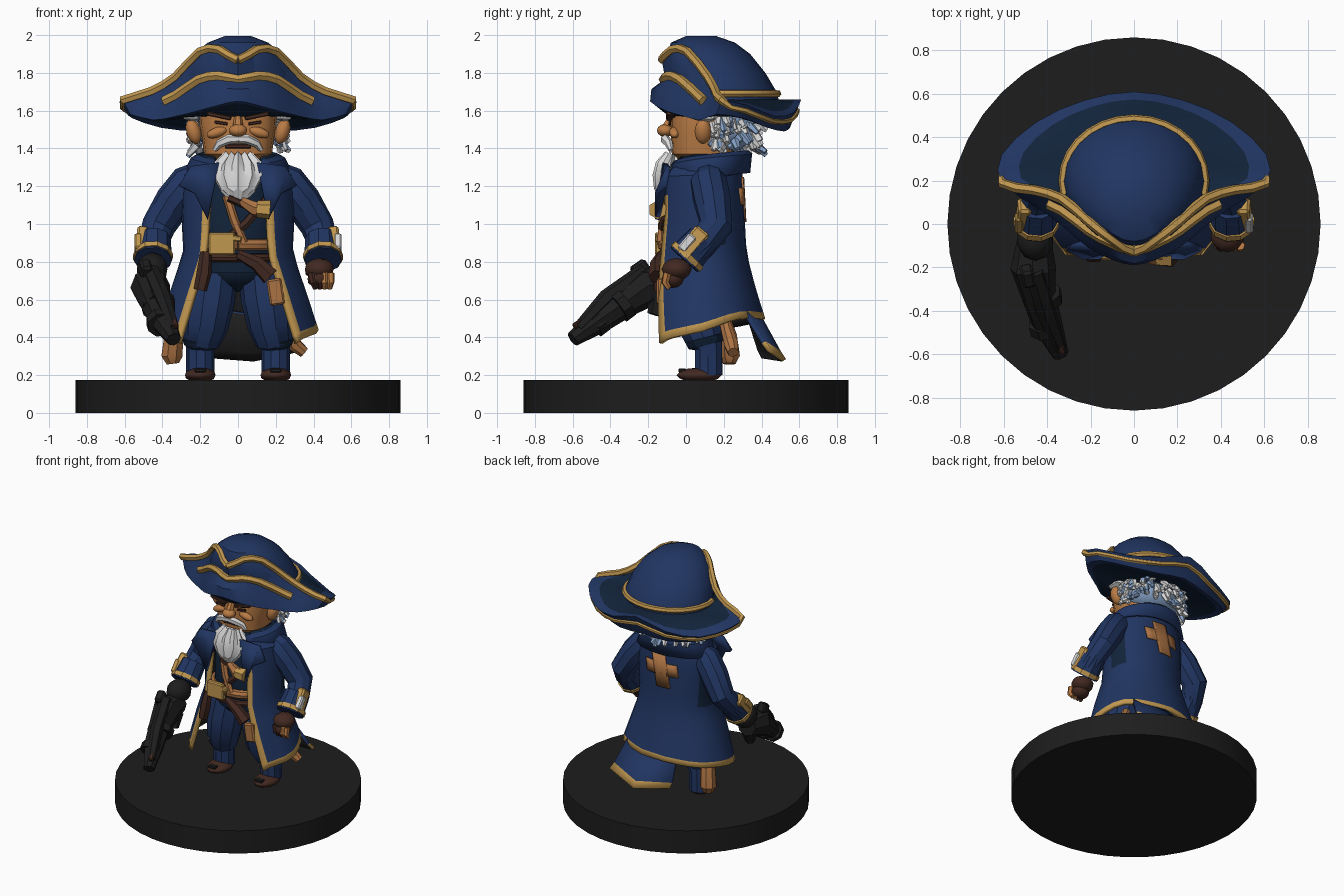
import bpy, bmesh, random
from math import sin, cos, pi, radians
from mathutils import Vector, Quaternion

if "Cube" in bpy.data.objects:
    bpy.data.objects.remove(bpy.data.objects["Cube"])
random.seed(4)


def material(name, r, g, b):
    m = bpy.data.materials.new(name)
    m.use_nodes = True
    m.diffuse_color = (r, g, b, 1)
    bsdf = m.node_tree.nodes["Principled BSDF"]
    bsdf.inputs["Base Color"].default_value = (r, g, b, 1)
    bsdf.inputs["Roughness"].default_value = .8
    return m


navy = material("navy cloth", .015, .036, .122)
shade = material("dark blue lining", .006, .017, .042)
gold = material("gold trim", .53, .31, .08)
skin = material("tan skin", .49, .2, .06)
leather = material("tan leather", .41, .17, .057)
brown = material("dark brown", .055, .022, .015)
white = material("white hair", .7, .7, .7)
pale = material("pale blue hair", .25, .38, .6)
black = material("charcoal", .0125, .0125, .0125)


def finish(name, bm, mats, fix=True):
    if fix:
        bmesh.ops.recalc_face_normals(bm, faces=bm.faces)
    me = bpy.data.meshes.new(name)
    bm.to_mesh(me)
    bm.free()
    for m in mats:
        me.materials.append(m)
    me.shade_smooth()
    me.set_sharp_from_angle(angle=radians(32))
    ob = bpy.data.objects.new(name, me)
    bpy.context.scene.collection.objects.link(ob)
    return ob


def loft(name, rings, mats, closed=True, rule=None):
    """Skin a stack of equal rings; rule(row, column) picks the material."""
    bm = bmesh.new()
    rows = [[bm.verts.new(p) for p in ring] for ring in rings]
    n = len(rows[0])
    for r in range(len(rows) - 1):
        for c in range(n if closed else n - 1):
            d = (c + 1) % n
            f = bm.faces.new((rows[r][c], rows[r][d], rows[r + 1][d], rows[r + 1][c]))
            f.material_index = rule(r, c) if rule else 0
    if closed:
        bm.faces.new(rows[0])
        bm.faces.new(rows[-1])
    return finish(name, bm, mats, closed)


def ellipse(z, rx, yc, ry, n=16, power=1.0):
    def bend(v):
        return abs(v) ** power * (1 if v > 0 else -1)
    return [Vector((rx * bend(sin(2 * pi * i / n)), yc - ry * bend(cos(2 * pi * i / n)), z)) for i in range(n)]


def limb(name, path, radii, mat, sides=8):
    """Tapered tube along a path."""
    path = [Vector(p) for p in path]
    radii = radii if isinstance(radii, (list, tuple)) else [radii] * len(path)
    rings, last, turn = [], Vector((0, 0, 1)), Quaternion()
    for i, p in enumerate(path):
        d = (path[min(i + 1, len(path) - 1)] - path[max(i - 1, 0)]).normalized()
        turn = last.rotation_difference(d) @ turn
        last = d
        rings.append([p + turn @ Vector((cos(2 * pi * k / sides), sin(2 * pi * k / sides), 0)) * radii[i]
                      for k in range(sides)])
    return loft(name, rings, [mat])


def ball(name, loc, size, mat, rot=(0, 0, 0), detail=2):
    bm = bmesh.new()
    bmesh.ops.create_icosphere(bm, subdivisions=detail, radius=1)
    ob = finish(name, bm, [mat])
    ob.location, ob.scale, ob.rotation_euler = loc, size, rot
    return ob


def box(name, loc, size, mat, rot=(0, 0, 0)):
    bm = bmesh.new()
    bmesh.ops.create_cube(bm, size=1)
    bmesh.ops.scale(bm, vec=size, verts=bm.verts)
    bmesh.ops.bevel(bm, geom=bm.edges[:], offset=min(size) * .2, segments=1, affect='EDGES')
    ob = finish(name, bm, [mat])
    ob.location, ob.rotation_euler = loc, rot
    return ob


def thicken(ob, depth, shift=0):
    mod = ob.modifiers.new("Thickness", 'SOLIDIFY')
    mod.thickness, mod.offset, mod.material_offset = depth, -1, shift


# Round stand
loft("stand", [ellipse(z, .86, 0, .86, 40) for z in (0, .175)], [black])

# Legs, shoes and hips
for s, side in ((1, "left"), (-1, "right")):
    limb(side + "_leg", [(s * .13, .1, .78), (s * .15, .07, .6), (s * .17, .07, .46), (s * .19, .1, .38),
                         (s * .2, .12, .34), (s * .2, .12, .2)], [.13, .135, .12, .1, .075, .075], navy, 10)
    limb(side + "_breeches_cuff", [(s * .19, .1, .4), (s * .19, .11, .36)], [.11, .095], shade, 10)
    ball(side + "_shoe", (s * .2, .07, .2), (.085, .12, .04), brown)
    box(side + "_shoe_buckle", (s * .2, -.02, .225), (.06, .04, .02), black)
ball("hips", (0, .1, .78), (.24, .17, .14), shade)

# Vest, belts and carried gear
loft("vest", [ellipse(z, rx, .08, ry, 14) for z, rx, ry in
              ((.74, .2, .16), (.9, .22, .18), (1.1, .22, .18), (1.28, .17, .15), (1.38, .12, .12))], [shade])
for name, z, r, mat in (("belt", .89, .032, leather), ("lower_belt", .82, .024, brown)):
    hoop = ellipse(z, .225, .065, .185)
    limb(name, hoop + hoop[:1], r, mat)
box("buckle", (-.085, -.145, .895), (.14, .04, .12), gold)
box("buckle_frame", (-.03, -.14, .925), (.1, .05, .03), gold, (0, .1, 0))
limb("shoulder_strap", [(.17, -.07, 1.15), (.04, -.12, 1.0), (-.13, -.12, .86)], .025, brown, 6)
limb("second_strap", [(-.06, -.1, 1.15), (-.02, -.125, 1.02), (.03, -.13, .9)], .024, leather, 6)
limb("chest_pistol", [(.02, -.13, 1.12), (.09, -.15, 1.08), (.13, -.145, 1.08)], [.025, .04, .045], leather, 6)
limb("chest_pistol_muzzle", [(.1, -.15, 1.08), (.17, -.15, 1.075)], [.045, .05], gold, 6)
limb("chest_pistol_grip", [(.04, -.13, 1.1), (-.05, -.13, 1.14)], .022, brown, 6)
limb("right_pistol", [(-.17, -.12, .85), (-.18, -.14, .74), (-.2, -.14, .65)], [.03, .04, .035], brown, 6)
limb("left_pistol", [(0, -.13, .84), (.1, -.15, .79), (.17, -.15, .72)], [.025, .04, .05], brown, 6)
box("pouch", (.2, -.13, .64), (.08, .05, .14), leather, (0, -.15, 0))

# Long open coat
PROFILE = ((1.37, .19, .13, .16, 140), (1.25, .3, .1, .2, 152), (1.05, .3, .1, .21, 148), (.85, .29, .09, .23, 144),
           (.65, .36, .1, .27, 140), (.36, .45, .13, .33, 134))


def coat_point(a, z, out=0.0):
    for low, high in zip(PROFILE[1:], PROFILE):
        if z >= low[0]:
            break
    t = (z - low[0]) / (high[0] - low[0])
    rx, yc, ry, span = [l + (h - l) * t for l, h in zip(low[1:], high[1:])]
    angle = radians(span) * a
    front = 1.2 if cos(angle) < 0 else 1
    fold = 1 + .035 * cos(angle * 7) * max(0, .8 - z)
    return Vector(((rx + out) * fold * sin(angle), yc + (ry + out) * fold * front * cos(angle), z))


def coat_length(a):
    slit = .025 * (1 + cos(pi * min(1, abs(a - .4) / .4)))
    return 1 - .13 * (1 - abs(a)) ** .6 - slit * .7


def coat_colour(r, c):
    if r == len(rows) - 2 or (r > 2 and c in (0, len(cols) - 2)):
        return 1
    under_arm = 1 < r < 6 and .4 < abs(cols[c] + .05) < .62
    return 4 if r == 0 or under_arm else 0


cols = [-1, -.95] + [i / 10 for i in range(-9, 10)] + [.95, 1]
rows = [0, .06, .12, .22, .33, .44, .55, .66, .78, .88, .96, 1]
coat = loft("coat", [[coat_point(a, 1.37 - v * coat_length(a)) for a in cols] for v in rows],
            [navy, gold, black, black, shade, black, black], False, coat_colour)
thicken(coat, .025, 2)

# Trailing coat tail
tail = loft("coat_tail", [[(-.16, .33, .56), (.05, .39, .53), (.27, .31, .56)],
                          [(-.16, .4, .34), (.08, .5, .33), (.32, .42, .38)],
                          [(-.15, .42, .3), (.08, .53, .285), (.34, .45, .34)]],
            [navy, gold, black, black], False, lambda r, c: r)
thicken(tail, .025, 2)

# Cross patch on the back
for name, wide, low, high in (("patch_upright", .07, 1.01, 1.25), ("patch_bar", .17, 1.1, 1.19)):
    thicken(loft(name, [[coat_point(wide * k / 3 + (z - 1.14) * .25, z, .008) for k in range(-3, 4)]
                        for z in (high, (high + low) / 2, low)], [leather], False), .009)

# Collar and lapels
collar = []
for rx, ry, z in ((.16, .15, 1.32), (.21, .21, 1.39), (.25, .23, 1.37), (.3, .22, 1.27)):
    collar.append([(rx * sin(t), .12 + ry * cos(t), z - .05 * (t / 2.5) ** 2)
                   for t in [radians(15 * k) for k in range(-10, 11)]])
thicken(loft("collar", collar, [navy, shade], False, lambda r, c: int(r == 0)), .02)
for s, side in ((1, "left"), (-1, "right")):
    bm = bmesh.new()
    bm.faces.new([bm.verts.new((s * x, y, z)) for x, y, z in
                  ((.1, -.1, 1.32), (.25, -.08, 1.3), (.31, -.1, 1.2), (.23, -.14, 1.16), (.16, -.14, 1.02))][::s])
    thicken(finish(side + "_lapel", bm, [navy], False), .025)

    # Sleeves and cuffs
    limb(side + "_sleeve", [(s * .19, .12, 1.27), (s * .26, .12, 1.22), (s * .34, .14, 1.12), (s * .42, .16, .99),
                            (s * .45, .09, .9), (s * .455, .02, .84)], [.07, .1, .1, .09, .08, .085], navy, 10)
    limb(side + "_cuff", [(s * .445, .09, .92), (s * .45, -.01, .81)], [.09, .1], navy, 10)
    limb(side + "_cuff_trim", [(s * .45, .017, .84), (s * .451, -.004, .817)], .106, gold, 10)
    box(side + "_cuff_braid", (s * .51, .04, .905), (.06, .09, .16), gold, (-.7, s * -.1, 0))
    box(side + "_cuff_tab", (s * .528, .005, .9), (.04, .05, .1), white if s > 0 else gold, (-.7, 0, 0))

    # Ears, brows, eyes, cheeks and moustache
    ball(side + "_ear", (s * .235, .09, 1.49), (.04, .045, .07), skin, (0, s * .3, 0))
    ball(side + "_sideburn", (s * .245, .1, 1.575), (.05, .08, .04), white, detail=1)
    box(side + "_brow", (s * .1, -.08, 1.572), (.13, .05, .022), brown, (0, s * -.2, 0))
    box(side + "_eye", (s * .09, -.086, 1.535), (.07, .015, .016), brown, (0, s * -.15, 0))
    ball(side + "_cheek", (s * .11, -.06, 1.485), (.06, .03, .028), skin, (0, s * .3, 0))
    limb(side + "_moustache", [(0, -.11, 1.45), (s * .05, -.11, 1.448), (s * .1, -.09, 1.425), (s * .125, -.08, 1.39)],
         [.022, .026, .022, .012], white, 6)

# Head, nose and mouth
loft("head", [ellipse(z, rx, .09, ry, 16, .75) for z, rx, ry in
              ((1.33, .13, .12), (1.37, .18, .165), (1.45, .19, .17), (1.53, .205, .17), (1.63, .2, .17))], [skin])
ball("nose", (0, -.11, 1.495), (.05, .045, .035), skin)
limb("nose_bridge", [(0, -.07, 1.57), (0, -.11, 1.5)], [.02, .03], skin, 6)
box("mouth", (0, -.08, 1.412), (.14, .02, .022), brown)

# Grooved beard
beard = []
for z, r, y in ((1.385, .07, -.07), (1.33, .125, -.09), (1.26, .14, -.1), (1.19, .1, -.115), (1.13, .03, -.12)):
    beard.append([Vector((p.x * (1 - .1 * (k % 2)), y + (p.y - y) * (1 - .2 * (k % 2)), z - .02 * (k % 2)))
                  for k, p in enumerate(ellipse(z, r, y, r * .55, 22))])
loft("beard", beard, [white])

# Tufted hair
ball("hair_mass", (0, .2, 1.49), (.22, .16, .12), pale)
for i in range(120):
    t, z = random.uniform(-1.75, 1.75), random.uniform(1.41, 1.58)
    root = Vector((.22 * sin(t), .17 + .19 * cos(t), z))
    tip = root + Vector((.03 * sin(t), .045 * cos(t), -.045)) + Vector([random.uniform(-.025, .025) for k in range(3)])
    limb("hair_tuft", [root, tip], [.024, .014], white if i % 3 else pale, 5)

# Hands
ball("right_glove", (-.455, -.07, .76), (.085, .1, .09), black)
ball("left_glove", (.43, -.05, .76), (.08, .08, .06), brown)
ball("left_hand", (.43, -.07, .71), (.065, .06, .05), brown)
for k in range(4):
    limb("left_finger", [(.39 + k * .033, -.1, .74), (.4 + k * .03, -.11, .69), (.41 + k * .025, -.09, .66)],
         [.022, .02, .015], brown if k < 2 else skin, 6)

# Heavy hand gun
limb("gun_body", [(-.46, -.08, .68), (-.465, -.2, .67), (-.44, -.33, .58), (-.4, -.46, .49), (-.34, -.6, .39)],
     [.08, .105, .08, .07, .04], black, 8)
limb("gun_barrel", [(-.46, -.22, .75), (-.4, -.42, .61), (-.34, -.57, .45)], [.045, .045, .03], black, 6)
limb("gun_grip", [(-.44, -.14, .62), (-.43, -.17, .52)], [.06, .035], black, 6)
box("gun_lock", (-.49, -.24, .76), (.06, .09, .08), black, (.6, 0, .2))
box("gun_sight", (-.335, -.575, .47), (.03, .05, .03), brown, (.6, 0, .3))
for y, z, r in ((-.34, .57, .092), (-.47, .48, .078)):
    limb("gun_band", [(-.46 - y * .1, y + .02, z + .015), (-.45 - y * .1, y - .02, z - .015)], r, black, 8)

# Scabbard tips below the hem
limb("right_scabbard", [(-.3, .16, .6), (-.34, .22, .4), (-.35, .23, .3), (-.345, .23, .26)],
     [.04, .055, .06, .035], leather, 8)
limb("left_scabbard", [(.24, .2, .5), (.3, .24, .36), (.35, .25, .32)], [.03, .04, .03], leather, 8)

# Three-cornered hat: half outlines run front to back and are mirrored
RIM = ((0, -.13, 1.88), (.1, -.07, 1.94), (.2, .01, 1.93), (.33, .12, 1.79), (.46, .16, 1.71), (.61, .19, 1.66),
       (.61, .32, 1.63), (.45, .47, 1.57), (.23, .57, 1.59), (0, .61, 1.66))
BELLY = ((0, -.19, 1.65), (.1, -.165, 1.63), (.21, -.11, 1.6), (.33, -.01, 1.57), (.45, .08, 1.55), (.57, .16, 1.58),
         (.56, .3, 1.56), (.41, .43, 1.51), (.2, .52, 1.49), (0, .55, 1.51))


def mirrored(half):
    half = [Vector(p) for p in half]
    return half + [Vector((-p.x, p.y, p.z)) for p in half[-2:0:-1]]


def smooth(ring):
    out, n = [], len(ring)
    for i, p in enumerate(ring):
        a, q, b = ring[i - 1], ring[(i + 1) % n], ring[(i + 2) % n]
        out += [p, (p + q) * .5625 - (a + b) * .0625]
    return out


def blend(first, second, t):
    return [p.lerp(q, t) for p, q in zip(first, second)]


rim, belly = smooth(mirrored(RIM)), smooth(mirrored(BELLY))
n = len(rim)
inner = ellipse(1.66, .32, .21, .28, n)
head_ring = ellipse(1.57, .23, .12, .21, n)
# The front wall is pressed in above a rounded lower roll
groove = [p + Vector((0, .05 * max(0, 1 - min(i, n - i) / 9), 0)) for i, p in enumerate(blend(belly, rim, .5))]
roll = [p + Vector((0, -.01 * max(0, 1 - min(i, n - i) / 9), 0)) for i, p in enumerate(blend(belly, rim, .28))]
loft("hat_brim", [inner, blend(rim, inner, .3), rim, groove, roll, belly, blend(belly, head_ring, .15), head_ring],
     [navy, shade], True, lambda r, c: int(r in (0, 6)))
loft("hat_crown", [ellipse(z, rx, yc, ry, 20) for z, rx, yc, ry in
                   ((1.62, .33, .21, .29), (1.7, .325, .2, .28), (1.8, .295, .16, .26), (1.9, .235, .12, .22),
                    (1.96, .16, .09, .17), (1.995, .07, .08, .08))], [navy])

# Gold piping on the hat
low_edge, front_edge = blend(rim, belly, .4), blend(rim, groove, .1)
edge = [front_edge[i] if min(i, n - i) <= 10 else low_edge[i] for i in range(n)]
limb("brim_piping", edge + edge[:1], [.024 if min(i, n - i) <= 10 else .017 for i in range(n)] + [.024], gold, 6)
limb("front_band", [groove[i] + Vector((0, -.008, 0)) for i in range(-7, 8)], .027, gold, 6)
limb("crown_band", ellipse(1.69, .328, .2, .285, 28)[6:23], .02, gold, 6)
